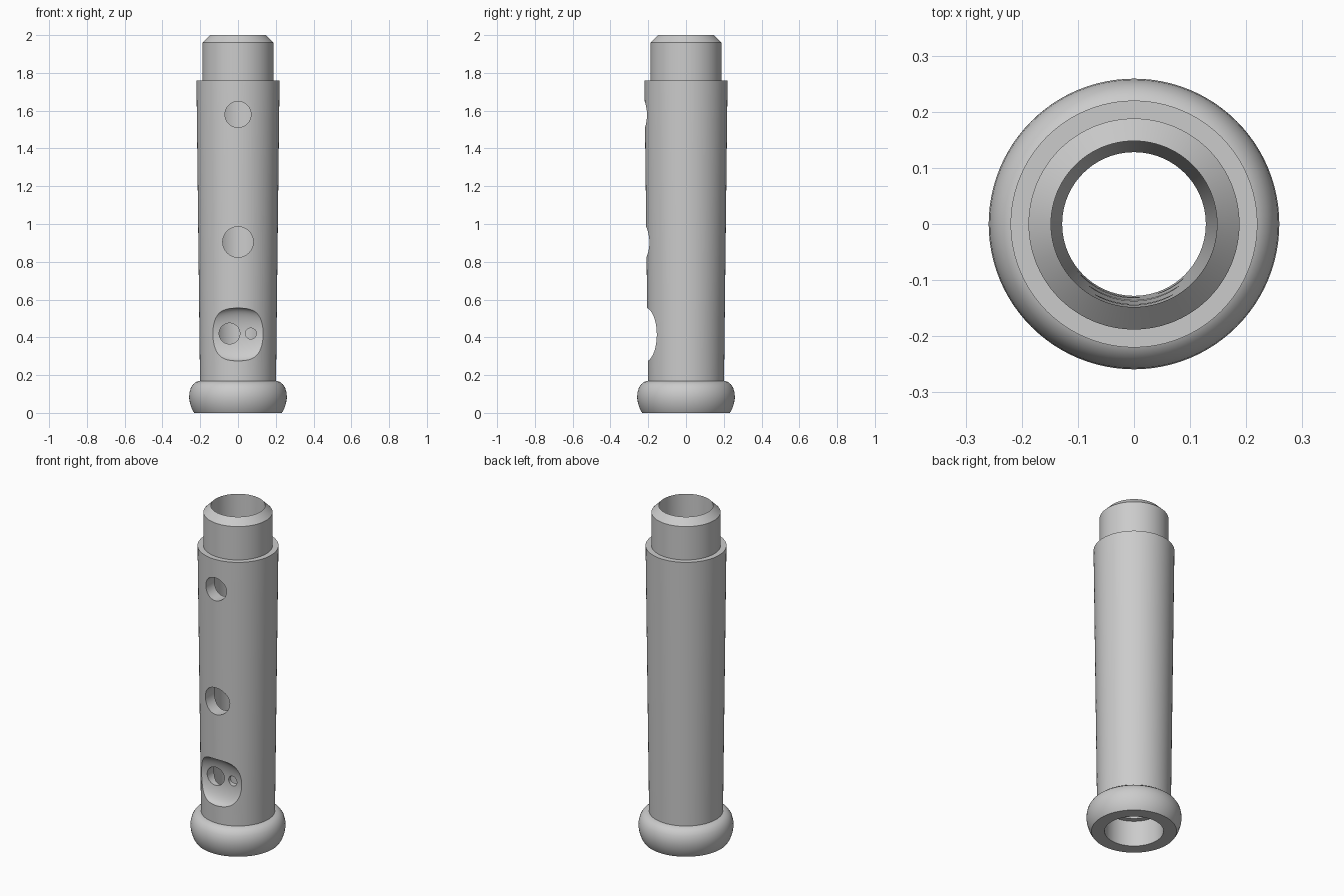
import bpy
import bmesh
import math
from mathutils import Matrix

SEGMENTS = 96

cube = bpy.data.objects.get("Cube")
if cube:
    bpy.data.objects.remove(cube, do_unlink=True)

grey = bpy.data.materials.new("plain grey")
grey.use_nodes = True
grey.diffuse_color = (0.6, 0.6, 0.6, 1)
bsdf = next(n for n in grey.node_tree.nodes if n.type == "BSDF_PRINCIPLED")
bsdf.inputs["Base Color"].default_value = grey.diffuse_color


def add_object(name, bm):
    bmesh.ops.recalc_face_normals(bm, faces=bm.faces)
    mesh = bpy.data.meshes.new(name)
    bm.to_mesh(mesh)
    bm.free()
    obj = bpy.data.objects.new(name, mesh)
    bpy.context.collection.objects.link(obj)
    mesh.materials.append(grey)
    return obj


def lathe(name, profile):
    """Turn a closed (radius, height) profile around the z axis."""
    bm = bmesh.new()
    rings = []
    for r, z in profile:
        angles = [2 * math.pi * i / SEGMENTS for i in range(SEGMENTS)]
        rings.append([bm.verts.new((r * math.cos(a), r * math.sin(a), z)) for a in angles])
    for low, high in zip(rings, rings[1:] + rings[:1]):
        for i in range(SEGMENTS):
            j = (i + 1) % SEGMENTS
            bm.faces.new((low[i], low[j], high[j], high[i]))
    return add_object(name, bm)


def hole_cutter(x, z, radius):
    """Rod running from in front of the tube to the middle of the bore."""
    bm = bmesh.new()
    place = Matrix.Translation((x, -0.2, z)) @ Matrix.Rotation(math.pi / 2, 4, "X")
    bmesh.ops.create_cone(bm, cap_ends=True, segments=48, radius1=radius,
                          radius2=radius, depth=0.4, matrix=place)
    return add_object("hole_cutter", bm)


def scoop_cutter():
    """Flattened ball for the finger hollow."""
    bm = bmesh.new()
    place = Matrix.Translation((0, -0.203, 0.415)) @ Matrix.Diagonal((0.225, 0.06, 0.14, 1))
    bmesh.ops.create_uvsphere(bm, u_segments=64, v_segments=40, radius=1, matrix=place)
    return add_object("scoop_cutter", bm)


def cut(target, cutter):
    cutter.hide_render = True
    mod = target.modifiers.new("cut", "BOOLEAN")
    mod.operation = "DIFFERENCE"
    mod.solver = "EXACT"
    mod.object = cutter
    bpy.context.view_layer.objects.active = target
    bpy.ops.object.modifier_apply(modifier=mod.name)
    bpy.data.objects.remove(cutter, do_unlink=True)


# Tapered tube with stepped tenon, chamfered lip and conical bore
tube = lathe("tube", [
    (0.128, 0.155), (0.201, 0.155), (0.22, 1.76), (0.188, 1.76),
    (0.188, 1.96), (0.148, 2.0),
])

# Finger hollow first, then the holes through the front wall
cut(tube, scoop_cutter())
for x, z, radius in [(0, 1.58, 0.069), (0, 0.905, 0.081),
                     (-0.045, 0.42, 0.055), (0.068, 0.42, 0.029)]:
    cut(tube, hole_cutter(x, z, radius))

# Rounded foot ring with a wider socket
foot_ring = lathe("foot_ring", [
    (0.16, 0), (0.232, 0), (0.244, 0.02), (0.254, 0.05), (0.259, 0.08),
    (0.257, 0.107), (0.25, 0.132), (0.238, 0.151), (0.222, 0.164),
    (0.2, 0.17), (0.16, 0.17),
])

# Smooth round surfaces, crisp edges
for obj in (tube, foot_ring):
    bpy.ops.object.select_all(action="DESELECT")
    obj.select_set(True)
    bpy.context.view_layer.objects.active = obj
    bpy.ops.object.shade_smooth_by_angle(angle=math.radians(30))
